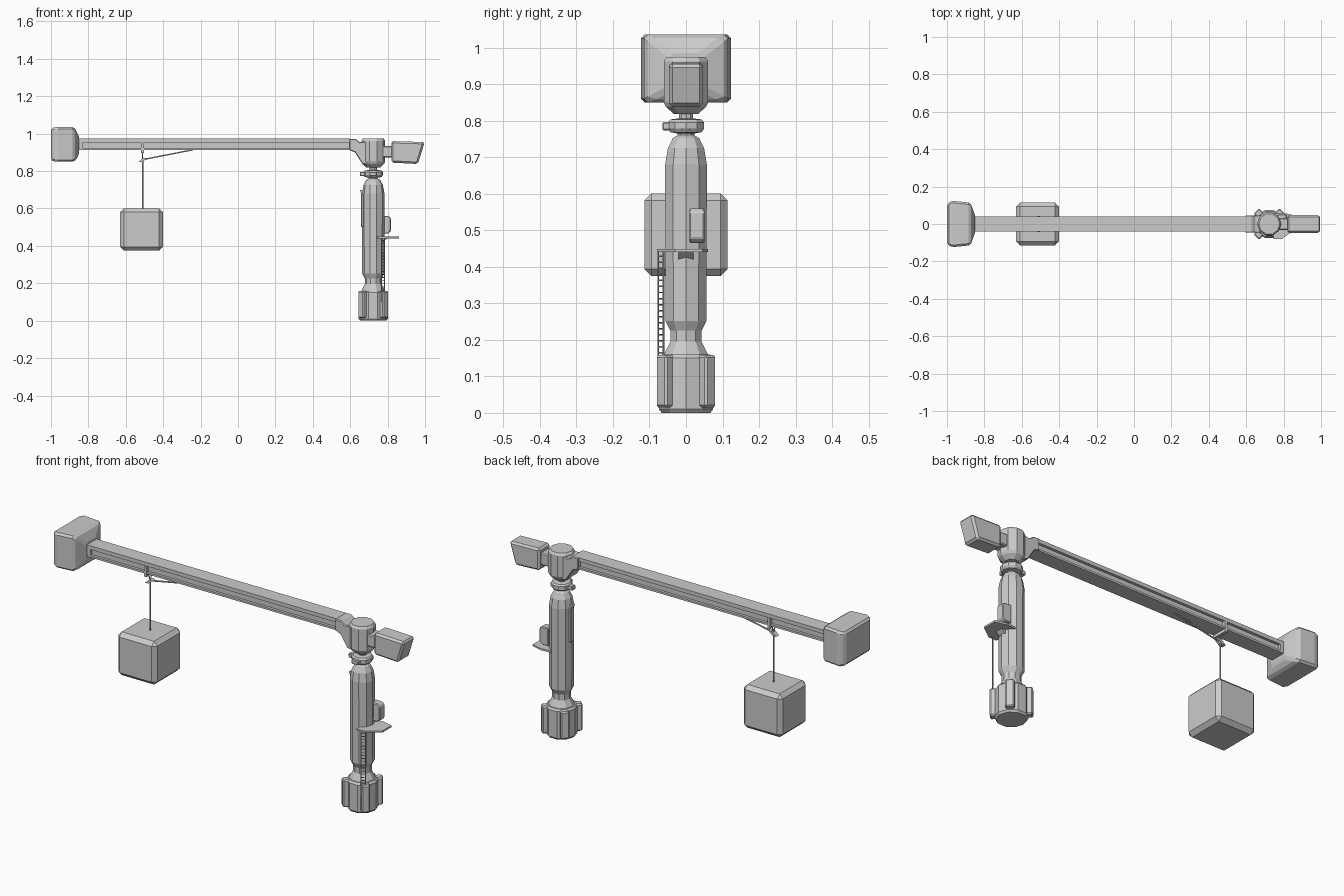
import bpy, bmesh
from math import cos, sin, pi, radians
from mathutils import Vector

if "Cube" in bpy.data.objects:
    bpy.data.objects.remove(bpy.data.objects["Cube"])

MX = 0.723  # mast axis x


def loft(name, rings, bevel=0.0):
    """Skin equal-length point rings and cap both ends."""
    bm = bmesh.new()
    vs = [[bm.verts.new(p) for p in ring] for ring in rings]
    n = len(rings[0])
    for a, b in zip(vs, vs[1:]):
        for i in range(n):
            j = (i + 1) % n
            bm.faces.new((a[i], a[j], b[j], b[i]))
    bm.faces.new(vs[0])
    bm.faces.new(vs[-1])
    bmesh.ops.recalc_face_normals(bm, faces=bm.faces)
    me = bpy.data.meshes.new(name)
    bm.to_mesh(me)
    bm.free()
    ob = bpy.data.objects.new(name, me)
    bpy.context.collection.objects.link(ob)
    if bevel:
        m = ob.modifiers.new("bevel", "BEVEL")
        m.width, m.segments, m.limit_method = bevel, 1, "ANGLE"
    return ob


def box(name, x, y, z, bevel=0.0):
    rect = [(x[0], y[0]), (x[1], y[0]), (x[1], y[1]), (x[0], y[1])]
    return loft(name, [[(*p, h) for p in rect] for h in z], bevel)


def lathe(name, profile, sides=10, x=MX):
    ang = [2 * pi * i / sides for i in range(sides)]
    return loft(name, [[(x + r * cos(a), r * sin(a), z) for a in ang] for r, z in profile])


def extrude_y(name, pts, w, bevel=0.0):
    return loft(name, [[(x, s * w, z) for x, z in pts] for s in (-1, 1)], bevel)


def rod(name, a, b, r, sides=6):
    a, b = Vector(a), Vector(b)
    q = (b - a).to_track_quat("Z", "Y")
    ring = [q @ Vector((r * cos(2 * pi * i / sides), r * sin(2 * pi * i / sides), 0)) for i in range(sides)]
    return loft(name, [[c + p for p in ring] for c in (a, b)])


# Foot with four diagonal pads
lathe("foot", [(.07, 0), (.078, .01), (.078, .15), (.07, .16)])
for k in range(4):
    pad = box("foot_pad", (.06, .098), (-.021, .021), (.015, .158), .006)
    pad.location = (MX, 0, 0)
    pad.rotation_euler = (0, 0, radians(45 + 90 * k))

# Mast, collar and slewing hub
lathe("mast", [(.065, .155), (.062, .163), (.045, .195), (.045, .225), (.059, .252),
               (.06, .68), (.052, .725), (.038, .752), (.024, .76), (.024, .775)])
lathe("collar", [(.024, .765), (.045, .768), (.052, .778), (.052, .795), (.045, .803), (.022, .806)])
for s in (-1, 1):
    box("collar_lug", (MX - .06 * s - .012, MX - .06 * s + .02 * s), (-.014, .014), (.773, .796), .003)
box("collar_clamp", (MX - .02, MX + .02), (-.065, -.03), (.773, .796), .004)
lathe("hub_pivot", [(.02, .8), (.02, .822), (.03, .826)])
lathe("hub", [(.035, .818), (.058, .838), (.064, .85), (.064, .962), (.056, .974)])

# Bracket joining hub and jib
extrude_y("jib_bracket", [(.595, .972), (.595, .912), (.625, .9), (.665, .838), (.71, .83),
                          (.71, .96), (.65, .955), (.63, .972)], .046, .004)

# Jib: beam with recessed sides, solid end and band over the trolley
half = [(.04, .912), (.04, .922), (.026, .922), (.026, .953), (.04, .953), (.04, .973)]
section = half + [(-y, z) for y, z in reversed(half)]
loft("jib_beam", [[(x, y, z) for y, z in section] for x in (-.83, .6)])
box("jib_end", (-.88, -.83), (-.04, .04), (.912, .973))
box("trolley_band", (-.518, -.502), (-.042, .042), (.897, .955))

# Jib head
loft("jib_head", [[(x, -y, a), (x, y, a), (x, y, b), (x, -y, b)] for x, y, a, b in (
    (-1, .108, .856, 1.03), (-.972, .124, .85, 1.035), (-.875, .114, .85, 1.035),
    (-.85, .048, .885, .985))], .01)

# Counterweight
box("counter_arm", (.77, .83), (-.033, .033), (.872, .935), .005)
extrude_y("counterweight", [(.82, .845), (.962, .838), (.998, .955), (.82, .96)], .047, .01)

# Hanging load, cable, hook and stay
box("load", (-.63, -.402), (-.114, .114), (.374, .601), .02)
rod("cable", (-.51, 0, .595), (-.51, 0, .865), .004)
extrude_y("hook_plate", [(-.532, .848), (-.51, .85), (-.488, .868), (-.505, .872)], .012)
for y in (-.02, .02):
    rod("hook_hanger", (-.51, 0, .86), (-.51, y, .915), .003)
rod("stay", (-.5, 0, .863), (-.24, 0, .914), .004)

# Ladder
a, b = Vector((.768, -.076, 0)), Vector((.784, -.062, 0))
for p in (a, b):
    rod("ladder_rail", p + Vector((0, 0, .1)), p + Vector((0, 0, .44)), .0025, 4)
for i in range(20):
    h = Vector((0, 0, .115 + i * .0165))
    rod("ladder_rung", a + h, b + h, .002, 4)

# Service platform with bracket and cabin
deck = [(.745, -.08), (.79, -.08), (.86, -.03), (.86, .045), (.8, .06), (.745, .055)]
loft("platform", [[(x, y, z) for x, y in deck] for z in (.44, .449)])
extrude_y("platform_bracket", [(.77, .442), (.77, .415), (.8, .442)], .02)
cabin = extrude_y("cabin", [(.765, .465), (.802, .465), (.817, .478), (.817, .55), (.805, .56), (.765, .56)], .021, .004)
cabin.location.y = .03

# Access panel and lamp on the jib side
box("access_panel", (MX - .065, MX - .045), (-.015, .015), (.5, .68), .003)
extrude_y("lamp", [(.675, .67), (.66, .675), (.652, .697), (.66, .7), (.675, .69)], .01)
